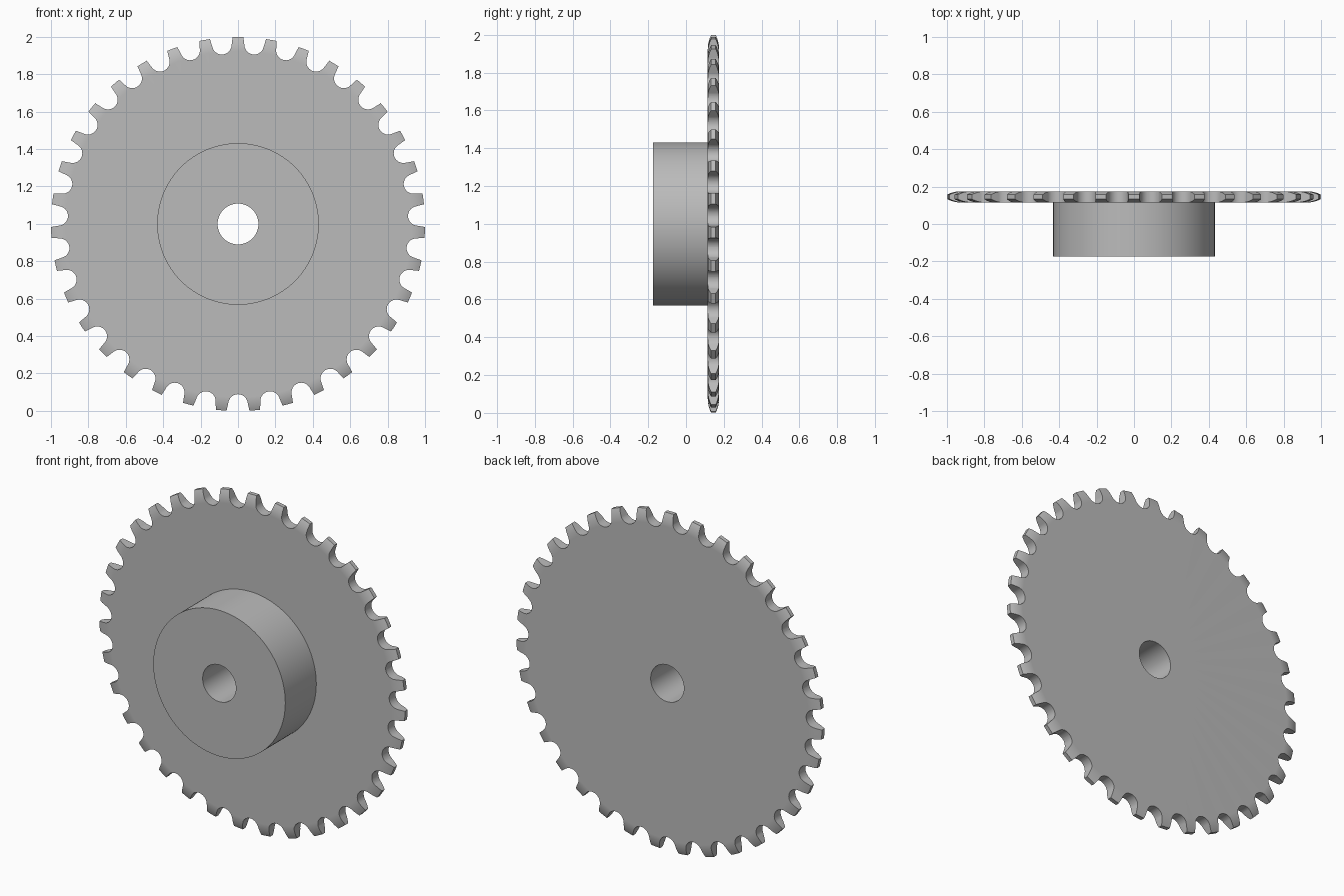
import bpy, bmesh
from math import cos, sin, pi, tau, radians
from mathutils import Matrix, Vector

TEETH = 35
CENTRE_Z = 0.999
FRONT, SEAT, BACK = -0.175, 0.115, 0.175   # hub front, plate front, plate back
HUB_R, BORE_R, TIP_R = 0.432, 0.109, 1.0

if "Cube" in bpy.data.objects:
    bpy.data.objects.remove(bpy.data.objects["Cube"])

steel = bpy.data.materials.new("plain grey steel")
steel.use_nodes = True
grey = (0.5, 0.5, 0.5, 1)
steel.diffuse_color = grey
steel.node_tree.nodes["Principled BSDF"].inputs["Base Color"].default_value = grey


def make_object(name, bm):
    bmesh.ops.recalc_face_normals(bm, faces=bm.faces)
    mesh = bpy.data.meshes.new(name)
    bm.to_mesh(mesh)
    bm.free()
    mesh.materials.append(steel)
    obj = bpy.data.objects.new(name, mesh)
    obj.location.z = CENTRE_Z
    bpy.context.collection.objects.link(obj)
    return obj


def lathe(name, profile, steps):
    """Revolve a closed (radius, y) profile around the y axis."""
    bm = bmesh.new()
    rings = []
    for s in range(steps):
        a = tau * s / steps
        rings.append([bm.verts.new((r * sin(a), y, r * cos(a))) for r, y in profile])
    n = len(profile)
    for s in range(steps):
        here, there = rings[s], rings[(s + 1) % steps]
        for i in range(n):
            j = (i + 1) % n
            bm.faces.new((here[i], here[j], there[j], there[i]))
    return make_object(name, bm)


# Rounded rim: an arc tangent to each plate face, narrowing towards the tooth tips
depth, inset, arc_steps = 0.075, 0.018, 8
arc_r = (depth ** 2 + inset ** 2) / (2 * inset)
rim = []
for i in range(arc_steps + 1):
    d = depth * i / arc_steps
    rim.append((TIP_R - depth + d, arc_r - (arc_r ** 2 - d ** 2) ** 0.5))

# Hub, bore and plate in one turned body
profile = [(BORE_R, FRONT), (HUB_R, FRONT), (HUB_R, SEAT)]
profile += [(r, SEAT + y) for r, y in rim]
profile += [(r, BACK - y) for r, y in reversed(rim)]
profile += [(BORE_R, BACK)]
sprocket = lathe("sprocket_wheel", profile, TEETH * 6)

# Roller gaps: round seat with slightly flared sides
seat_r, seat_z, flare = 0.052, 0.962, radians(12)
outline = []
for i in range(17):
    a = pi + flare + (pi - 2 * flare) * i / 16
    outline.append((seat_r * cos(a), seat_z + seat_r * sin(a)))
outline += [(0.074, 1.06), (-0.074, 1.06)]

bm = bmesh.new()
for t in range(TEETH):
    turn = Matrix.Rotation(tau * (t + 0.5) / TEETH, 3, 'Y')
    face = bm.faces.new([bm.verts.new(turn @ Vector((x, 0.08, z))) for x, z in outline])
    side = bmesh.ops.extrude_face_region(bm, geom=[face])["geom"]
    bmesh.ops.translate(bm, vec=(0, 0.13, 0),
                        verts=[v for v in side if isinstance(v, bmesh.types.BMVert)])
cutter = make_object("roller_gap_cutter", bm)
cutter.hide_render = True

# Cut the teeth, then shade the turned surfaces smoothly
cut = sprocket.modifiers.new("tooth gaps", 'BOOLEAN')
cut.object = cutter
cut.operation = 'DIFFERENCE'
cut.solver = 'EXACT'
bpy.context.view_layer.objects.active = sprocket
for o in bpy.context.selected_objects:
    o.select_set(False)
sprocket.select_set(True)
bpy.ops.object.modifier_apply(modifier=cut.name)
bpy.data.objects.remove(cutter)
bpy.ops.object.shade_smooth_by_angle(angle=radians(30))
weighted = sprocket.modifiers.new("flat plate faces", 'WEIGHTED_NORMAL')
weighted.keep_sharp = True
